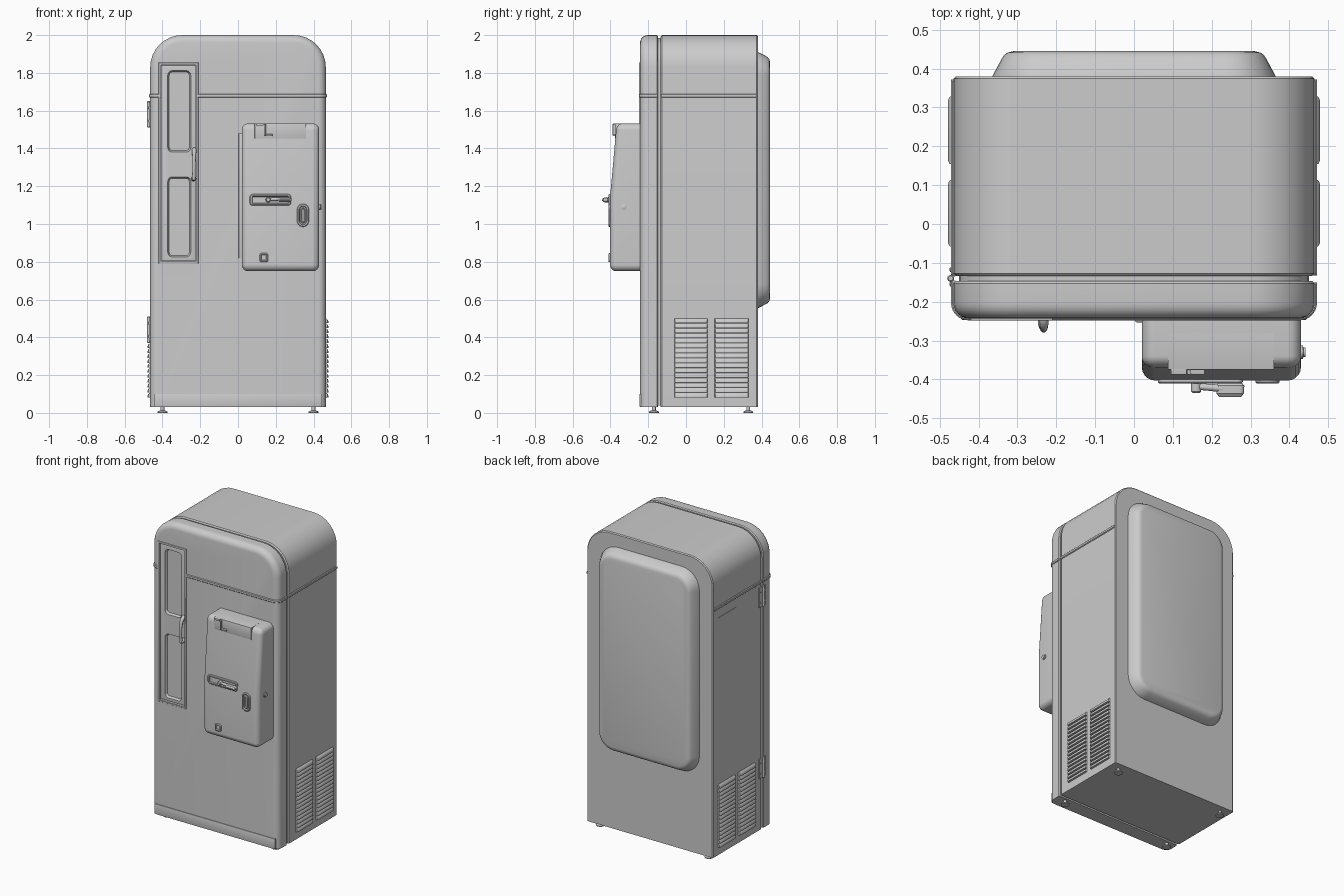
import bpy, bmesh, math
from mathutils import Vector

if "Cube" in bpy.data.objects:
    bpy.data.objects.remove(bpy.data.objects["Cube"])

FRONT = -0.243   # door face
BOX = -0.403     # coin box face


def outline(a0, a1, b0, b1, rt, rb, inset=0.0, inset_foot=True, n=8):
    """Rounded rectangle with separate top and bottom corner radii."""
    a0, a1, b1 = a0 + inset, a1 - inset, b1 - inset
    b0 = b0 + inset if inset_foot else b0
    pts = []
    for ca, cb, sa, sb, r0, start in ((a1, b0, -1, 1, rb, -90), (a1, b1, -1, -1, rt, 0),
                                      (a0, b1, 1, -1, rt, 90), (a0, b0, 1, 1, rb, 180)):
        if r0 == 0:
            pts.append((ca, cb))
            continue
        r = max(r0 - inset, 0.002)
        for k in range(n + 1):
            t = math.radians(start + 90 * k / n)
            pts.append((ca + sa * r + r * math.cos(t), cb + sb * r + r * math.sin(t)))
    return pts


def loft(name, rings, edit=None):
    """Skin a stack of equal rings and cap both ends."""
    bm = bmesh.new()
    rows = [[bm.verts.new(p) for p in ring] for ring in rings]
    for lo, hi in zip(rows, rows[1:]):
        for i in range(len(lo)):
            j = (i + 1) % len(lo)
            bm.faces.new((lo[i], lo[j], hi[j], hi[i]))
    bm.faces.new(rows[0])
    bm.faces.new(rows[-1])
    if edit:
        edit(bm)
    bmesh.ops.recalc_face_normals(bm, faces=bm.faces[:])
    me = bpy.data.meshes.new(name)
    bm.to_mesh(me)
    bm.free()
    ob = bpy.data.objects.new(name, me)
    bpy.context.collection.objects.link(ob)
    return ob


def slab(name, x0, x1, z0, z1, steps, rt=0.0, rb=0.0, foot=True, edit=None):
    """Loft along y; steps are (y, inset) pairs."""
    return loft(name, [[(a, y, b) for a, b in outline(x0, x1, z0, z1, rt, rb, i, foot)]
                       for y, i in steps], edit)


def rounded(y_back, y_front, r, n=5):
    """Steps for a slab whose front rim is rounded by r."""
    s = 1 if y_front > y_back else -1
    return [(y_back, 0)] + [(y_front - s * r * (1 - math.sin(t)), r * (1 - math.cos(t)))
                            for t in (math.pi / 2 * k / n for k in range(n + 1))]


def turned(name, base, axis, profile, n=20):
    """Round part: profile of (distance along axis, radius)."""
    q = Vector((0, 0, 1)).rotation_difference(Vector(axis))
    return loft(name, [[Vector(base) + q @ Vector((r * math.cos(2 * math.pi * k / n),
                r * math.sin(2 * math.pi * k / n), d)) for k in range(n)] for d, r in profile])


def tube(name, pts, radii):
    cu = bpy.data.curves.new(name, 'CURVE')
    cu.dimensions, cu.bevel_depth, cu.bevel_resolution, cu.use_fill_caps = '3D', 1.0, 3, True
    sp = cu.splines.new('NURBS')
    sp.points.add(len(pts) - 1)
    for p, co, r in zip(sp.points, pts, radii):
        p.co, p.radius = (*co, 1), r
    sp.use_endpoint_u, sp.order_u = True, 3
    ob = bpy.data.objects.new(name, cu)
    bpy.context.collection.objects.link(ob)
    return ob


def mirror_x(ob):
    m = ob.modifiers.new("mirror", 'MIRROR')
    m.use_axis = (True, False, False)


def cut(ob, cutter):
    m = ob.modifiers.new("cut", 'BOOLEAN')
    m.operation, m.object, m.solver = 'DIFFERENCE', cutter, 'EXACT'
    bpy.context.view_layer.objects.active = ob
    bpy.ops.object.modifier_apply(modifier=m.name)


# cabinet, gasket in the door gap, door
small = [(0.38, 0.006), (0.374, 0), (-0.127, 0), (-0.134, 0.007)]
slab("cabinet", -0.465, 0.465, 0.03, 2.0, small, 0.17, 0, False)
slab("door_gasket", -0.465, 0.465, 0.04, 2.0, [(-0.12, 0.014), (-0.16, 0.014)], 0.17, 0, False)
door = slab("door", -0.465, 0.465, 0.03, 2.0,
            [(-0.147, 0.006)] + rounded(-0.153, FRONT, 0.04, 6), 0.17, 0, False)
slab("kick_plate", -0.445, 0.445, 0.033, 0.10, rounded(FRONT + 0.01, FRONT - 0.004, 0.003, 2))

# trim band: door part wraps the front corners, cabinet part runs along the sides
band_z = ((1.669, 0.004), (1.673, 0), (1.685, 0), (1.689, 0.004))
door_band = loft("door_trim_band", [[(a, -b, z) for a, b in
                 outline(-0.471, 0.471, 0.15, 0.248, 0.045, 0, i)] for z, i in band_z])
loft("cabinet_trim_band", [[(a, -b, z) for a, b in
     outline(-0.471, 0.471, -0.372, 0.132, 0, 0, i)] for z, i in band_z])

# bottle window: recess in the door, rim, inset panel with two openings
recess = slab("window_recess_cutter", -0.408, -0.222, 0.802, 1.843, [(-0.213, 0), (-0.27, 0)])
cut(door, recess)
cut(door_band, recess)
panel = slab("window_panel", -0.406, -0.224, 0.804, 1.841, rounded(-0.205, -0.236, 0.004, 2))
cutters = [recess]
for z0, z1 in ((0.825, 1.25), (1.38, 1.812)):
    c = slab("window_cutter", -0.372, -0.25, z0, z1,
             [(-0.222, 0.008), (-0.2355, 0), (-0.26, 0)], 0.025, 0.025)
    cut(panel, c)
    cutters.append(c)
rim = slab("window_rim", -0.42, -0.21, 0.79, 1.855, rounded(-0.236, -0.249, 0.004, 3))
cut(rim, slab("rim_cutter", -0.409, -0.221, 0.801, 1.844, [(-0.2, 0), (-0.3, 0)]))
cutters.append(bpy.data.objects["rim_cutter"])
for c in cutters:
    bpy.data.objects.remove(c)

# door handle
tube("door_handle", [(-0.232, -0.235, 1.395), (-0.232, -0.262, 1.39), (-0.232, -0.272, 1.33),
     (-0.234, -0.27, 1.27), (-0.234, -0.262, 1.235)], [0.012, 0.012, 0.008, 0.008, 0.011])
turned("handle_foot", (-0.234, -0.23, 1.24), (0, -1, 0),
       [(0, 0.014), (0.03, 0.013), (0.042, 0.008)])


# coin box with a face that slopes back above the lever
def slope_face(bm):
    bmesh.ops.bisect_plane(bm, geom=bm.verts[:] + bm.edges[:] + bm.faces[:],
                           plane_co=(0, 0, 1.13), plane_no=(0, 0, 1))
    for v in bm.verts:
        if v.co.z > 1.13:
            v.co.y = FRONT + (v.co.y - FRONT) * (1 - 0.56 * (v.co.z - 1.13))


slab("coin_box", 0.02, 0.43, 0.75, 1.532, rounded(FRONT + 0.01, BOX, 0.035), 0.035, 0.035,
     edit=slope_face)
slab("coin_box_hinge_strip", 0.003, 0.03, 0.82, 1.48, rounded(FRONT + 0.01, -0.253, 0.004, 2))
slab("coin_slot_plate", 0.088, 0.36, 1.453, 1.533, rounded(-0.28, -0.376, 0.003, 2))
for name, x0, x1, z0, z1 in (("coin_slot_cap", 0.095, 0.135, 1.521, 1.533),
                             ("coin_slot_guide", 0.137, 0.147, 1.465, 1.53),
                             ("coin_slot_ledge", 0.147, 0.182, 1.465, 1.476)):
    slab(name, x0, x1, z0, z1, rounded(-0.37, -0.388, 0.003, 2))


def lipped(name, x0, x1, z0, z1, r, lip):
    """Raised rim around a sunken face on the coin box."""
    return slab(name, x0, x1, z0, z1, [(BOX + 0.01, 0), (BOX - 0.004, 0), (BOX - 0.008, 0.004),
                (BOX - 0.008, lip), (BOX - 0.001, lip + 0.003)], r, r)


lipped("lever_plate", 0.062, 0.28, 1.098, 1.158, 0.015, 0.011)
lipped("coin_return", 0.313, 0.375, 0.985, 1.107, 0.03, 0.011)
lipped("coin_return_flap", 0.33, 0.358, 1.005, 1.087, 0.014, 0.005)
lipped("reject_button", 0.114, 0.16, 0.798, 0.846, 0.012, 0.008)

# lever: hub, arm, grip
turned("lever_hub", (0.16, -0.40, 1.128), (0, -1, 0), [(0, 0.014), (0.031, 0.013), (0.035, 0.009)])
tube("lever_arm", [(0.15, -0.418, 1.128), (0.2, -0.42, 1.135), (0.235, -0.425, 1.128)],
     [0.008, 0.009, 0.01])
slab("lever_grip", 0.21, 0.285, 1.115, 1.14, [(-0.408, 0.008), (-0.416, 0.001), (-0.436, 0.002),
     (-0.445, 0.009)], 0.012, 0.012)
turned("box_lock", (0.42, -0.33, 1.09), (1, 0, 0), [(0, 0.017), (0.015, 0.017), (0.016, 0.012),
       (0.021, 0.012), (0.022, 0.01)])

# bulged back panel
slab("back_panel", -0.365, 0.365, 0.553, 1.912, [(0.37, 0), (0.38, 0), (0.425, 0.024), (0.434, 0.03),
     (0.441, 0.039), (0.445, 0.055)], 0.13, 0.13)

# side louvres, both sides
for y0, y1 in ((-0.06, 0.115), (0.152, 0.33)):
    for k in range(16):
        z = 0.082 + 0.0262 * k
        mirror_x(loft("side_louvre", [[(x, y0 + i, z), (x, y1 - i, z), (x, y1 - i, z + h),
                 (x, y0 + i, z + h)] for x, i, h in ((0.46, 0, 0.025), (0.466, 0, 0.025),
                 (0.475, 0.003, 0.018), (0.479, 0.012, 0.008))]))

# door hinges on the left side
for z0 in (0.37, 1.51):
    turned("hinge_barrel", (-0.472, -0.14, z0), (0, 0, 1),
           [(0, 0.006), (0.003, 0.009), (0.137, 0.009), (0.14, 0.006)], 14)
    for y0, y1 in ((-0.165, -0.145), (-0.135, -0.10)):
        slab("hinge_leaf", -0.471, -0.46, z0 + 0.005, z0 + 0.135, [(y0, 0), (y1, 0)])
        for dz in (0.035, 0.105):
            turned("hinge_screw", (-0.469, (y0 + y1) / 2, z0 + dz), (-1, 0, 0),
                   [(0, 0.007), (0.004, 0.006), (0.006, 0.003)], 10)

# small plate on the left side
slab("side_plate", -0.4675, -0.46, 1.54, 1.61, [(0.14, 0), (0.33, 0)])

# levelling feet
for y in (-0.17, 0.33):
    mirror_x(turned("foot", (0.40, y, 0), (0, 0, 1),
             [(0, 0.026), (0.006, 0.026), (0.011, 0.02), (0.012, 0.01), (0.04, 0.01)]))

# smooth shading with crisp edges
bpy.ops.object.select_all(action='DESELECT')
for ob in bpy.context.scene.objects:
    if ob.type == 'MESH':
        ob.select_set(True)
        bpy.context.view_layer.objects.active = ob
bpy.ops.object.shade_smooth_by_angle(angle=math.radians(32))
